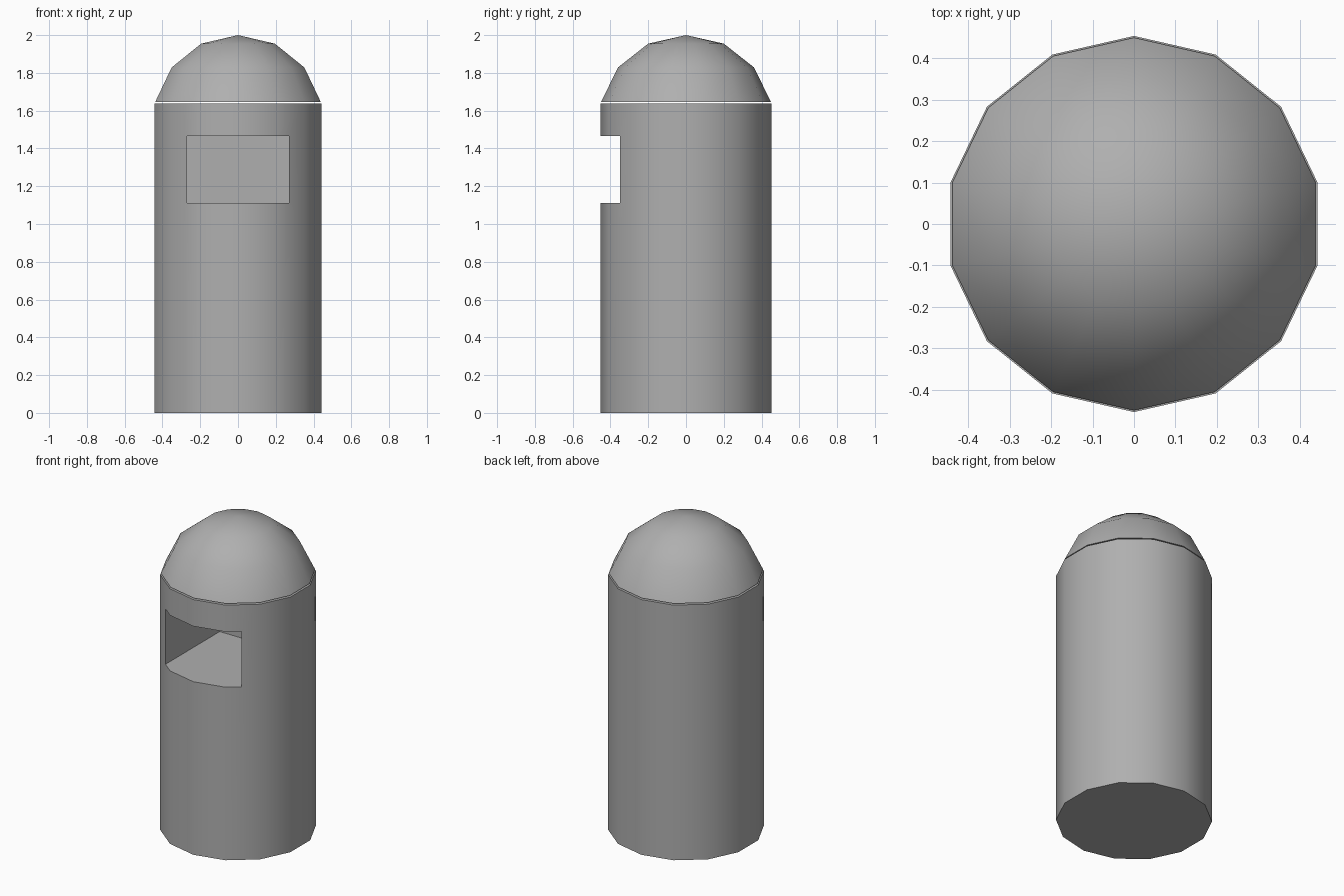
import bpy, bmesh, math

if "Cube" in bpy.data.objects:
    bpy.data.objects.remove(bpy.data.objects["Cube"])

SIDES = 14
STEP = 2 * math.pi / SIDES

# Dark grey paint shared by both parts
grey = bpy.data.materials.new("dark_grey")
grey.diffuse_color = (0.43, 0.43, 0.43, 1)
grey.use_nodes = True
grey.node_tree.nodes["Principled BSDF"].inputs["Base Color"].default_value = grey.diffuse_color


def lathe(name, profile):
    """Closed solid from (radius, z) rings; a zero radius makes a pole."""
    bm = bmesh.new()
    rings = []
    for r, z in profile:
        if r == 0:
            rings.append([bm.verts.new((0, 0, z))] * SIDES)
        else:
            rings.append([bm.verts.new((r * math.sin(i * STEP), -r * math.cos(i * STEP), z))
                          for i in range(SIDES)])
    for a, b in zip(rings, rings[1:]):
        for i in range(SIDES):
            j = (i + 1) % SIDES
            quad = list(dict.fromkeys((a[i], a[j], b[j], b[i])))
            bm.faces.new(quad)
    # flat caps on open ends
    for ring in (rings[0], rings[-1]):
        if len(set(ring)) > 1:
            bm.faces.new(ring)
    bmesh.ops.recalc_face_normals(bm, faces=bm.faces)
    mesh = bpy.data.meshes.new(name)
    bm.to_mesh(mesh)
    bm.free()
    mesh.materials.append(grey)
    obj = bpy.data.objects.new(name, mesh)
    bpy.context.collection.objects.link(obj)
    return obj


def smooth(obj):
    bpy.ops.object.select_all(action='DESELECT')
    obj.select_set(True)
    bpy.context.view_layer.objects.active = obj
    bpy.ops.object.shade_smooth_by_angle(angle=math.radians(35))


# Cylindrical body
body = lathe("body", [(0.4535, 0), (0.4535, 1.638)])

# Deep rectangular opening cut into the front
bpy.ops.mesh.primitive_cube_add(size=1, location=(0, -0.2, 1.289))
cutter = bpy.context.object
cutter.name = "opening_cutter"
cutter.scale = (0.54, 0.8, 0.356)
cutter.data.materials.append(grey)
bpy.context.view_layer.update()
cut = body.modifiers.new("opening", 'BOOLEAN')
cut.operation = 'DIFFERENCE'
cut.solver = 'EXACT'
cut.object = cutter
bpy.context.view_layer.objects.active = body
bpy.ops.object.modifier_apply(modifier=cut.name)
bpy.data.objects.remove(cutter)
smooth(body)

# Domed lid, floating just above the body
R, HEIGHT = 0.461, 0.455
lid = lathe("dome_lid", [(R * math.sin(k * STEP) if k else 0, 2 - HEIGHT * (1 - math.cos(k * STEP)))
                         for k in (3, 2, 1, 0)])
smooth(lid)
